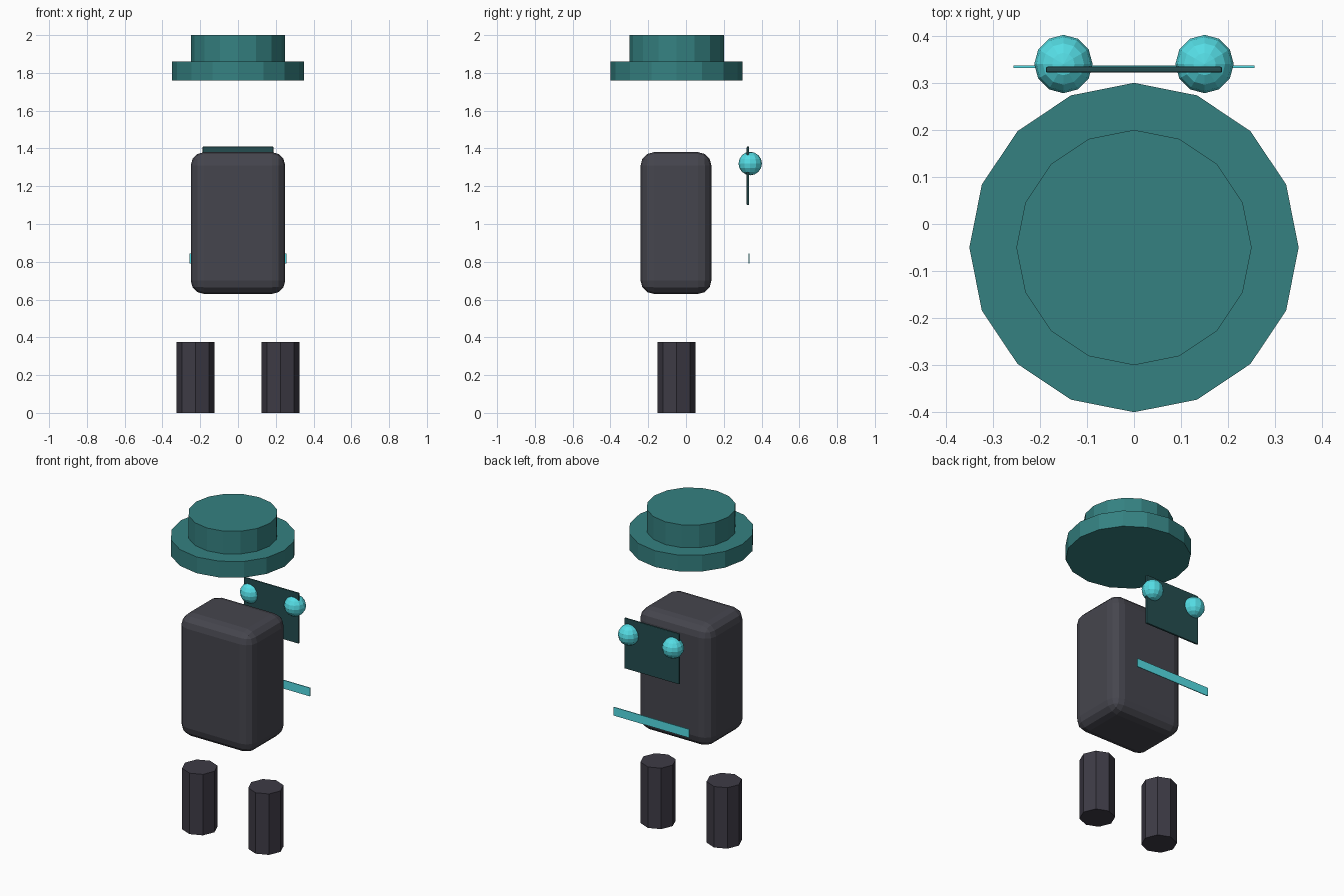
import bpy
from math import radians

if "Cube" in bpy.data.objects:
    bpy.data.objects.remove(bpy.data.objects["Cube"])


def material(name, rgb):
    m = bpy.data.materials.new(name)
    m.diffuse_color = (*rgb, 1)
    m.use_nodes = True
    m.node_tree.nodes["Principled BSDF"].inputs["Base Color"].default_value = m.diffuse_color
    return m


TEAL = material("teal", (0.035, 0.22, 0.22))
DARK_TEAL = material("dark_teal", (0.018, 0.075, 0.08))
CYAN = material("cyan", (0.09, 0.72, 0.78))
CHARCOAL = material("charcoal", (0.06, 0.06, 0.075))
LEG_GREY = material("leg_grey", (0.047, 0.043, 0.06))


def finish(name, mat):
    ob = bpy.context.object
    ob.name = name
    ob.data.materials.append(mat)
    return ob


def cylinder(name, sides, radius, x, y, z0, z1, mat):
    bpy.ops.mesh.primitive_cylinder_add(vertices=sides, radius=radius, depth=z1 - z0,
                                        location=(x, y, (z0 + z1) / 2))
    return finish(name, mat)


def box(name, size, loc, mat, bevel=0, segments=1):
    bpy.ops.mesh.primitive_cube_add(size=1, location=loc)
    ob = finish(name, mat)
    ob.scale = size
    bpy.ops.object.transform_apply(location=False, rotation=False, scale=True)
    if bevel:
        mod = ob.modifiers.new("Bevel", 'BEVEL')
        mod.width = bevel
        mod.segments = segments
        mod.limit_method = 'ANGLE'
        mod.angle_limit = radians(30)
    return ob


# Hat
cylinder("hat_brim", 16, 0.35, 0, -0.05, 1.76, 1.86, TEAL)
cylinder("hat_crown", 16, 0.25, 0, -0.05, 1.86, 2.0, TEAL)

# Rounded body
box("body", (0.5, 0.375, 0.75), (0, -0.053, 1.005), CHARCOAL, 0.07, 3)

# Face panel and belt strip floating behind the body
box("face_panel", (0.375, 0.013, 0.31), (0, 0.328, 1.255), DARK_TEAL, 0.004, 2)
box("belt_strip", (0.513, 0.005, 0.052), (0, 0.334, 0.818), CYAN)

# Eyes and legs, one per side
for side, s in (("left", -1), ("right", 1)):
    bpy.ops.mesh.primitive_uv_sphere_add(segments=12, ring_count=8, radius=0.062,
                                         location=(s * 0.15, 0.34, 1.32))
    finish("eye_" + side, CYAN)
    cylinder("leg_" + side, 8, 0.1, s * 0.225, -0.05, 0, 0.375, LEG_GREY)
